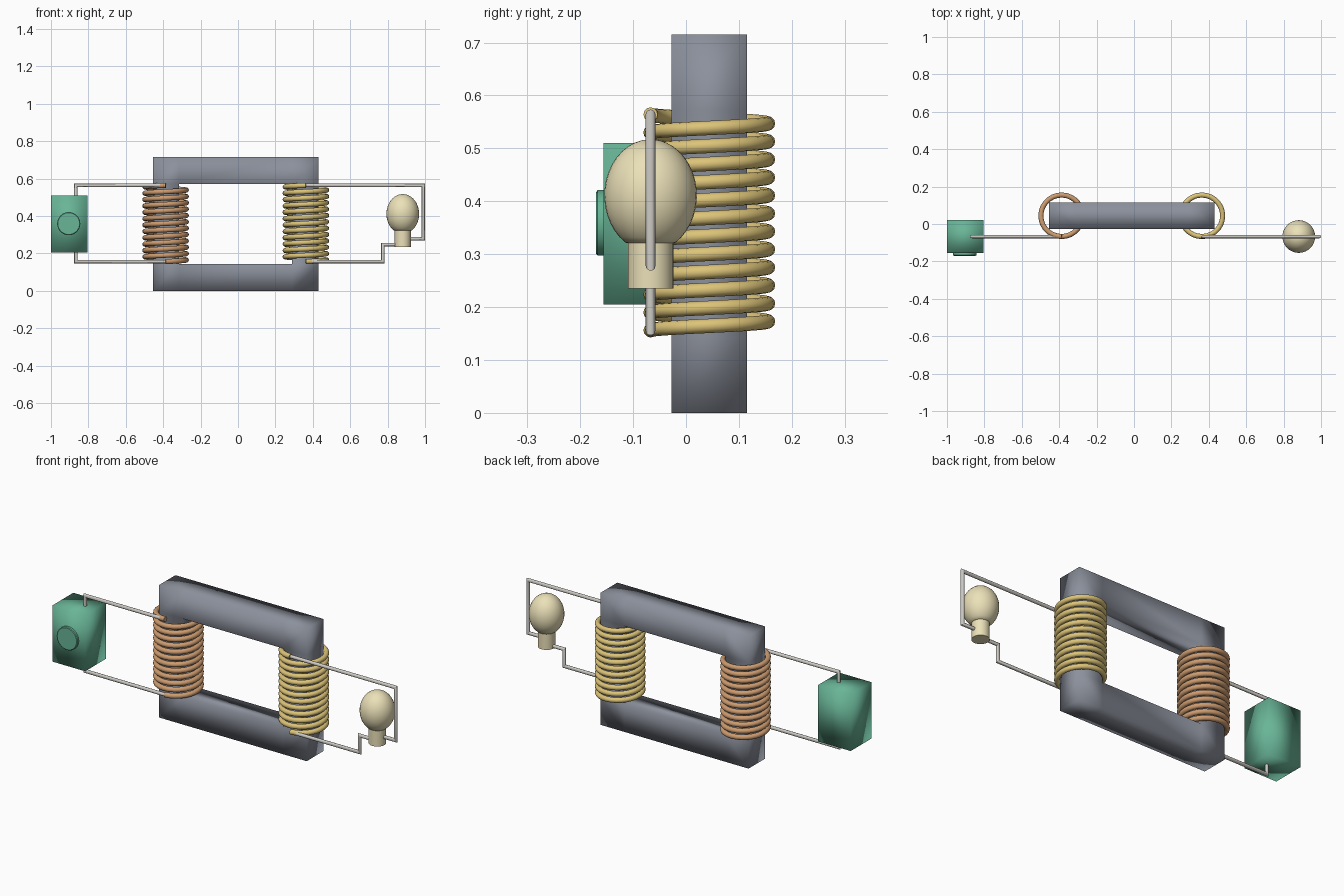
import bpy, bmesh, math
from mathutils import Vector

if "Cube" in bpy.data.objects:
    bpy.data.objects.remove(bpy.data.objects["Cube"])

WIRE_Y = -0.067


def material(name, rgb):
    m = bpy.data.materials.new(name)
    m.diffuse_color = (*rgb, 1)
    m.use_nodes = True
    m.node_tree.nodes["Principled BSDF"].inputs["Base Color"].default_value = m.diffuse_color
    return m


STEEL = material("core_steel", (0.26, 0.28, 0.33))
COPPER = material("copper", (0.61, 0.33, 0.16))
BRASS = material("brass", (0.72, 0.55, 0.19))
GREEN = material("green", (0.14, 0.46, 0.31))
CREAM = material("cream", (0.83, 0.75, 0.48))
LEAD = material("lead_wire", (0.62, 0.60, 0.56))


def finish(bm, name, mat, angle=None):
    bmesh.ops.recalc_face_normals(bm, faces=bm.faces)
    me = bpy.data.meshes.new(name)
    bm.to_mesh(me)
    bm.free()
    ob = bpy.data.objects.new(name, me)
    bpy.context.collection.objects.link(ob)
    me.materials.append(mat)
    me.polygons.foreach_set("use_smooth", [True] * len(me.polygons))
    if angle:
        bpy.ops.object.select_all(action='DESELECT')
        ob.select_set(True)
        bpy.context.view_layer.objects.active = ob
        bpy.ops.object.shade_smooth_by_angle(angle=math.radians(angle))
    return ob


def bridge_rings(bm, rings, cap=True):
    n = len(rings[0])
    for a, b in zip(rings, rings[1:]):
        for i in range(n):
            j = (i + 1) % n
            bm.faces.new((a[i], a[j], b[j], b[i]))
    if cap:
        bm.faces.new(rings[0])
        bm.faces.new(rings[-1])


def sweep(name, points, radius, up, sides, mat):
    """Round tube along a path, with mitred corners."""
    pts = [Vector(p) for p in points]
    up = Vector(up)
    bm = bmesh.new()
    rings = []
    for i, p in enumerate(pts):
        t_in = (p - pts[max(i - 1, 0)]) if i else pts[1] - p
        t_out = (pts[i + 1] - p) if i < len(pts) - 1 else t_in
        t = (t_in.normalized() + t_out.normalized()).normalized()
        u = t.cross(up).normalized()
        v = u.cross(t)
        u = u / t.dot(t_in.normalized())
        rings.append([bm.verts.new(p + radius * (u * math.cos(a) + v * math.sin(a)))
                      for a in (2 * math.pi * k / sides for k in range(sides))])
    bridge_rings(bm, rings)
    return finish(bm, name, mat, 40)


def lathe(name, profile, centre, mat, axis='Z', sides=32):
    bm = bmesh.new()
    rings = []
    for r, h in profile:
        ring = []
        for k in range(sides):
            a = 2 * math.pi * k / sides
            c, s = r * math.cos(a), r * math.sin(a)
            off = Vector((c, s, h)) if axis == 'Z' else Vector((c, h, s))
            ring.append(bm.verts.new(Vector(centre) + off))
        rings.append(ring)
    bridge_rings(bm, rings)
    return finish(bm, name, mat, 35)


# Square-section iron core: grid of cells with an open middle, extruded back
xs, zs = (-0.455, -0.315, 0.29, 0.43), (0, 0.143, 0.572, 0.715)
bm = bmesh.new()
grid = [[bm.verts.new((x, -0.027, z)) for z in zs] for x in xs]
for i in range(3):
    for j in range(3):
        if (i, j) != (1, 1):
            bm.faces.new((grid[i][j], grid[i + 1][j], grid[i + 1][j + 1], grid[i][j + 1]))
ext = bmesh.ops.extrude_face_region(bm, geom=bm.faces[:], use_keep_orig=True)
bmesh.ops.translate(bm, vec=(0, 0.142, 0),
                    verts=[g for g in ext["geom"] if isinstance(g, bmesh.types.BMVert)])
finish(bm, "iron_core", STEEL)

# Twelve-turn windings, both ends at the front
Z0, Z1, TURNS, STEPS = 0.156, 0.564, 12, 28
for name, cx, mat in (("primary_coil", -0.387, COPPER), ("secondary_coil", 0.363, BRASS)):
    path = []
    for k in range(TURNS * STEPS + 1):
        a = -math.pi / 2 + 2 * math.pi * k / STEPS
        path.append((cx + 0.111 * math.cos(a), 0.044 + 0.111 * math.sin(a),
                     Z0 + (Z1 - Z0) * k / (TURNS * STEPS)))
    sweep(name, path, 0.0135, (0, 0, 1), 12, mat)

# Lead wires
leads = {
    "source_lead_top": [(-0.387, Z1), (-0.867, Z1), (-0.867, 0.49)],
    "source_lead_bottom": [(-0.387, Z0), (-0.867, Z0), (-0.867, 0.23)],
    "lamp_lead_top": [(0.363, Z1), (0.991, Z1), (0.991, 0.278), (0.90, 0.278)],
    "lamp_lead_bottom": [(0.363, Z0), (0.775, Z0), (0.775, 0.247), (0.86, 0.247)],
}
for name, pts in leads.items():
    sweep(name, [(x, WIRE_Y, z) for x, z in pts], 0.0093, (0, 1, 0), 12, LEAD)

# Power source box with a round dial on the front
bm = bmesh.new()
bmesh.ops.create_cube(bm, size=1)
for v in bm.verts:
    v.co = (-0.9025 + v.co.x * 0.195, -0.0675 + v.co.y * 0.177, 0.3575 + v.co.z * 0.305)
finish(bm, "power_source", GREEN)
lathe("source_dial", [(0.062, 0.02), (0.062, -0.011), (0.058, -0.014)],
      (-0.905, -0.156, 0.359), GREEN, 'Y')

# Lamp: cylindrical base running into a slightly tall globe
profile = [(0.043, 0.235), (0.043, 0.321)]
for k in range(17):
    a = -1.0 + (math.pi / 2 - 0.03 + 1.0) * k / 16
    profile.append((0.0875 * math.cos(a), 0.411 + 0.106 * math.sin(a)))
lathe("lamp_bulb", profile, (0.881, WIRE_Y, 0), CREAM)
